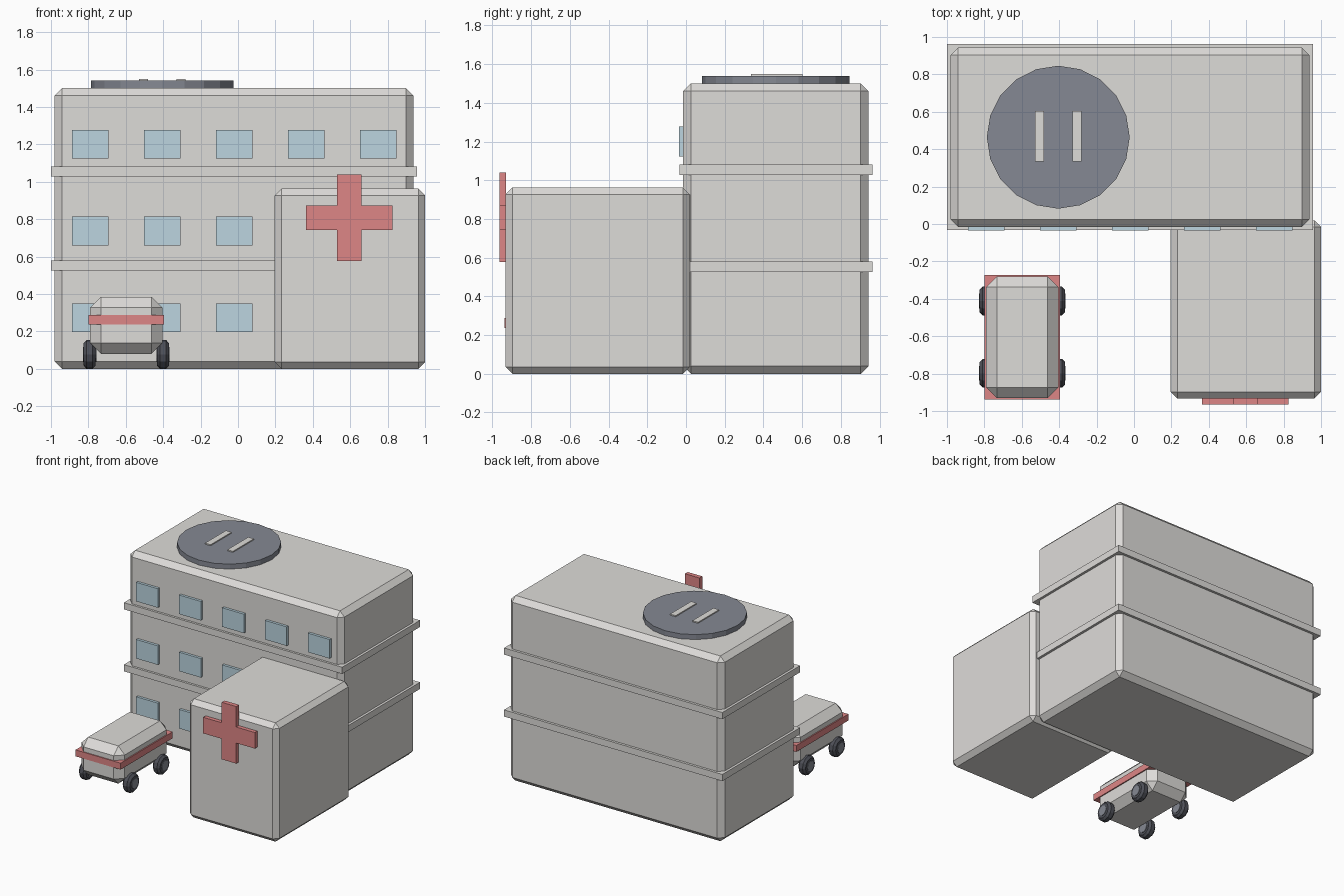
import bpy, bmesh, math
from mathutils import Matrix

if "Cube" in bpy.data.objects:
    bpy.data.objects.remove(bpy.data.objects["Cube"])


def material(name, r, g, b):
    def lin(c):
        c /= 255
        return c / 12.92 if c <= 0.04045 else ((c + 0.055) / 1.055) ** 2.4
    m = bpy.data.materials.new(name)
    m.diffuse_color = (lin(r), lin(g), lin(b), 1)
    m.use_nodes = True
    m.node_tree.nodes["Principled BSDF"].inputs["Base Color"].default_value = m.diffuse_color
    return m


WALL = material("off_white", 222, 220, 217)
RED = material("red", 222, 134, 134)
GLASS = material("window_blue", 188, 213, 224)
SLATE = material("slate_grey", 133, 137, 147)
TYRE = material("tyre_black", 78, 80, 88)


def finish(name, bm, mat):
    bmesh.ops.recalc_face_normals(bm, faces=bm.faces[:])
    me = bpy.data.meshes.new(name)
    bm.to_mesh(me)
    bm.free()
    me.materials.append(mat)
    ob = bpy.data.objects.new(name, me)
    bpy.context.collection.objects.link(ob)
    return ob


def box(name, xs, ys, zs, mat, bevel=0):
    """Box between min/max pairs, with optional chamfered edges."""
    bm = bmesh.new()
    bmesh.ops.create_cube(bm, size=1)
    for v in bm.verts:
        for i, (a, b) in enumerate((xs, ys, zs)):
            v.co[i] = (a + b) / 2 + v.co[i] * (b - a)
    if bevel:
        bmesh.ops.bevel(bm, geom=bm.edges[:], offset=bevel, segments=1,
                        affect='EDGES', profile=0.5)
    return finish(name, bm, mat)


def disc(name, centre, radius, depth, sides, mat, axis='Z', bevel=0):
    """Cylinder along z or x, with optional chamfered rims."""
    rot = Matrix.Rotation(math.pi / 2, 4, 'Y') if axis == 'X' else Matrix()
    bm = bmesh.new()
    bmesh.ops.create_cone(bm, cap_ends=True, segments=sides, radius1=radius,
                          radius2=radius, depth=depth)
    if bevel:
        rims = [e for e in bm.edges if abs(e.verts[0].co.z - e.verts[1].co.z) < 1e-5]
        bmesh.ops.bevel(bm, geom=rims, offset=bevel, segments=1,
                        affect='EDGES', profile=0.5)
    bm.transform(Matrix.Translation(centre) @ rot)
    return finish(name, bm, mat)


# Main block and front wing
box("main_building", (-0.98, 0.937), (-0.015, 0.943), (0, 1.5), WALL, 0.04)
box("entrance_wing", (0.196, 1.0), (-0.933, 0.02), (0, 0.963), WALL, 0.036)

# Floor bands around the main block
for i, z in enumerate((0.525, 1.027)):
    box(f"floor_band_{i + 1}", (-1.0, 0.957), (-0.033, 0.963), (z, z + 0.054), WALL)

# Windows: the wing covers the right side of the two lower floors
for row, (z, count) in enumerate(((0.273, 3), (0.737, 3), (1.2, 5))):
    for col in range(count):
        x = -0.79 + 0.385 * col
        box(f"window_{row + 1}_{col + 1}", (x - 0.097, x + 0.097),
            (-0.036, 0.0), (z - 0.077, z + 0.077), GLASS)

# Red cross plate on the wing
w, s, cx, cz = 0.065, 0.231, 0.595, 0.808
quarter = [(w, s), (w, w), (s, w)]
outline = []
for k in range(4):
    c, d = round(math.cos(k * math.pi / 2)), round(math.sin(k * math.pi / 2))
    outline += [(x * c + z * d, -x * d + z * c) for x, z in quarter]
bm = bmesh.new()
face = bm.faces.new([bm.verts.new((cx + x, -0.965, cz + z)) for x, z in outline])
ext = bmesh.ops.extrude_face_region(bm, geom=[face])
bmesh.ops.translate(bm, vec=(0, 0.036, 0),
                    verts=[g for g in ext["geom"] if isinstance(g, bmesh.types.BMVert)])
finish("cross_plate", bm, RED)

# Rooftop landing pad with two plain touchdown bars
disc("landing_pad", (-0.405, 0.464, 1.515), 0.382, 0.05, 20, SLATE)
for side, x in (("left", -0.53), ("right", -0.33)):
    box(f"touchdown_bar_{side}", (x, x + 0.05), (0.335, 0.603), (1.535, 1.549), WALL)

# Ambulance body and stripe
box("ambulance_body", (-0.79, -0.404), (-0.931, -0.28), (0.08, 0.385), WALL, 0.058)
box("ambulance_stripe", (-0.799, -0.395), (-0.939, -0.272), (0.236, 0.288), RED)

# Ambulance wheels
for end, y in (("front", -0.798), ("rear", -0.412)):
    for side, x in (("left", -0.793), ("right", -0.401)):
        disc(f"{end}_{side}_tyre", (x, y, 0.077), 0.077, 0.064, 12, TYRE, 'X', 0.016)
        disc(f"{end}_{side}_hub", (x, y, 0.077), 0.04, 0.072, 12, SLATE, 'X')
